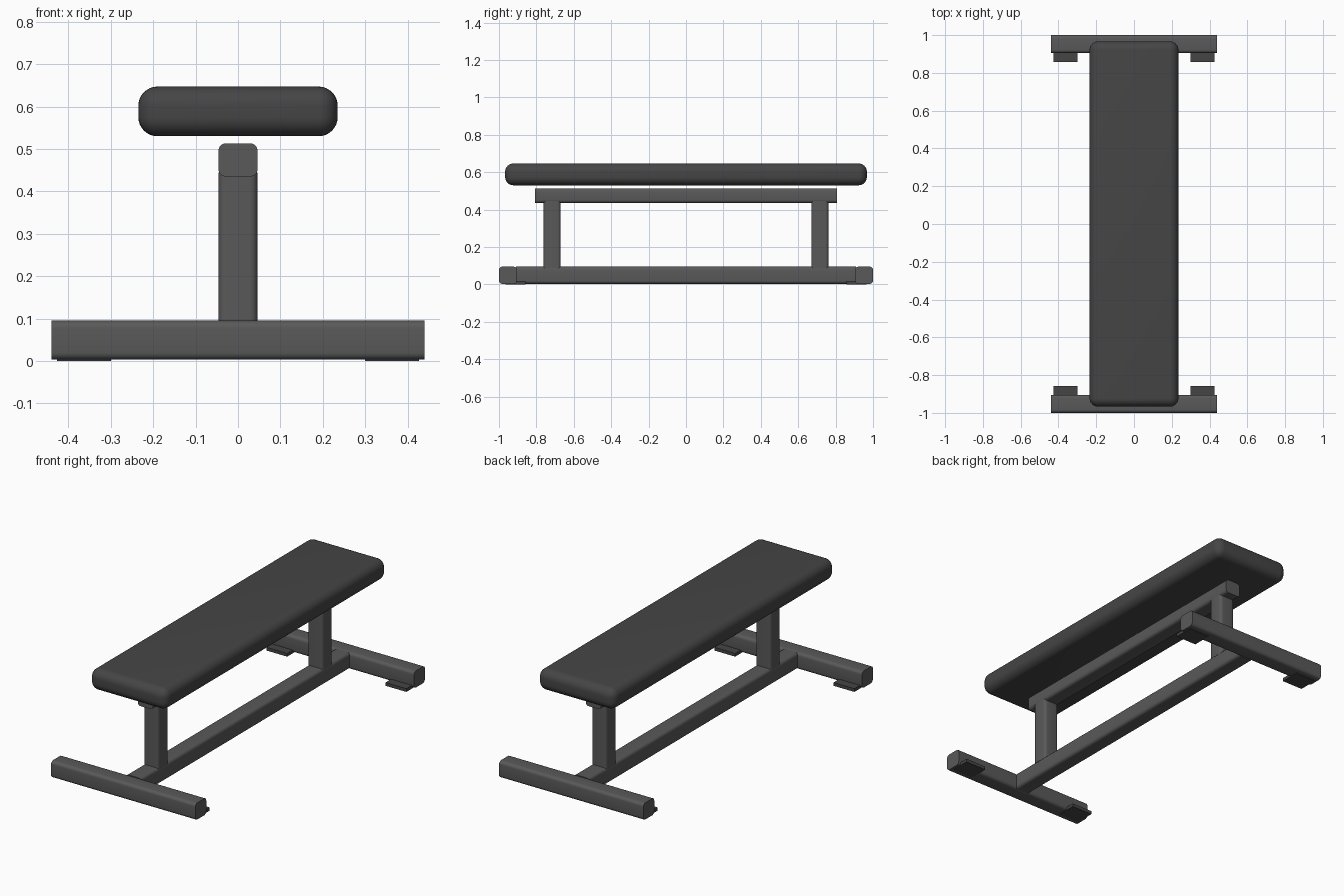
import bpy, bmesh

if "Cube" in bpy.data.objects:
    bpy.data.objects.remove(bpy.data.objects["Cube"])


def box(name, lo, hi, radius=0.0, axis=None, segments=5):
    """Box from corner to corner; rounds the edges along one axis, or all edges."""
    bm = bmesh.new()
    bmesh.ops.create_cube(bm, size=1)
    for v in bm.verts:
        for i in range(3):
            v.co[i] = lo[i] if v.co[i] < 0 else hi[i]
    if radius:
        edges = [e for e in bm.edges
                 if axis is None or abs(e.verts[0].co[axis] - e.verts[1].co[axis]) > 1e-5]
        bmesh.ops.bevel(bm, geom=edges, offset=radius, segments=segments,
                        profile=0.5, affect='EDGES', clamp_overlap=True)
    mesh = bpy.data.meshes.new(name)
    bm.to_mesh(mesh)
    bm.free()
    obj = bpy.data.objects.new(name, mesh)
    bpy.context.collection.objects.link(obj)
    mat = bpy.data.materials.get("dark_grey") or bpy.data.materials.new("dark_grey")
    mat.diffuse_color = PAD_COLOR if name == "seat" or "pad" in name else FRAME_COLOR
    if name == "seat" or "pad" in name:
        mat = bpy.data.materials.get("padding") or bpy.data.materials.new("padding")
        mat.diffuse_color = PAD_COLOR
        bpy.data.materials["dark_grey"].diffuse_color = FRAME_COLOR
    mesh.materials.append(mat)
    bpy.ops.object.select_all(action='DESELECT')
    obj.select_set(True)
    bpy.context.view_layer.objects.active = obj
    bpy.ops.object.shade_smooth_by_angle(angle=0.6)
    return obj


FRAME_COLOR = (0.10, 0.10, 0.10, 1)
PAD_COLOR = (0.06, 0.06, 0.06, 1)
W = 0.046    # half width of the square tubing
R = 0.017    # tube corner radius

# Padded seat
box("seat", (-0.235, -0.967, 0.53), (0.235, 0.967, 0.647), 0.045, segments=8)

# Long rails under the seat and along the floor
box("seat_rail", (-W, -0.807, 0.435), (W, 0.807, 0.513), R, axis=1)
box("floor_rail", (-W, -0.91, 0.003), (W, 0.91, 0.095), R, axis=1)

# Posts, cross feet and rubber pads at both ends
for end, s in (("front", -1), ("back", 1)):
    def span(a, b):
        return sorted((s * a, s * b))
    y0, y1 = span(0.67, 0.762)
    box(end + "_post", (-W, y0, 0.085), (W, y1, 0.445), R, axis=2)
    y0, y1 = span(0.905, 1.0)
    box(end + "_foot", (-0.44, y0, 0.003), (0.44, y1, 0.095), R, axis=0)
    y0, y1 = span(0.857, 0.965)
    for side, x0, x1 in (("left", -0.427, -0.3), ("right", 0.3, 0.427)):
        box(f"{end}_{side}_pad", (x0, y0, 0), (x1, y1, 0.018))

for m in bpy.data.materials:
    if m.users and not m.is_grease_pencil:
        m.use_nodes = True
        m.node_tree.nodes["Principled BSDF"].inputs["Base Color"].default_value = m.diffuse_color
